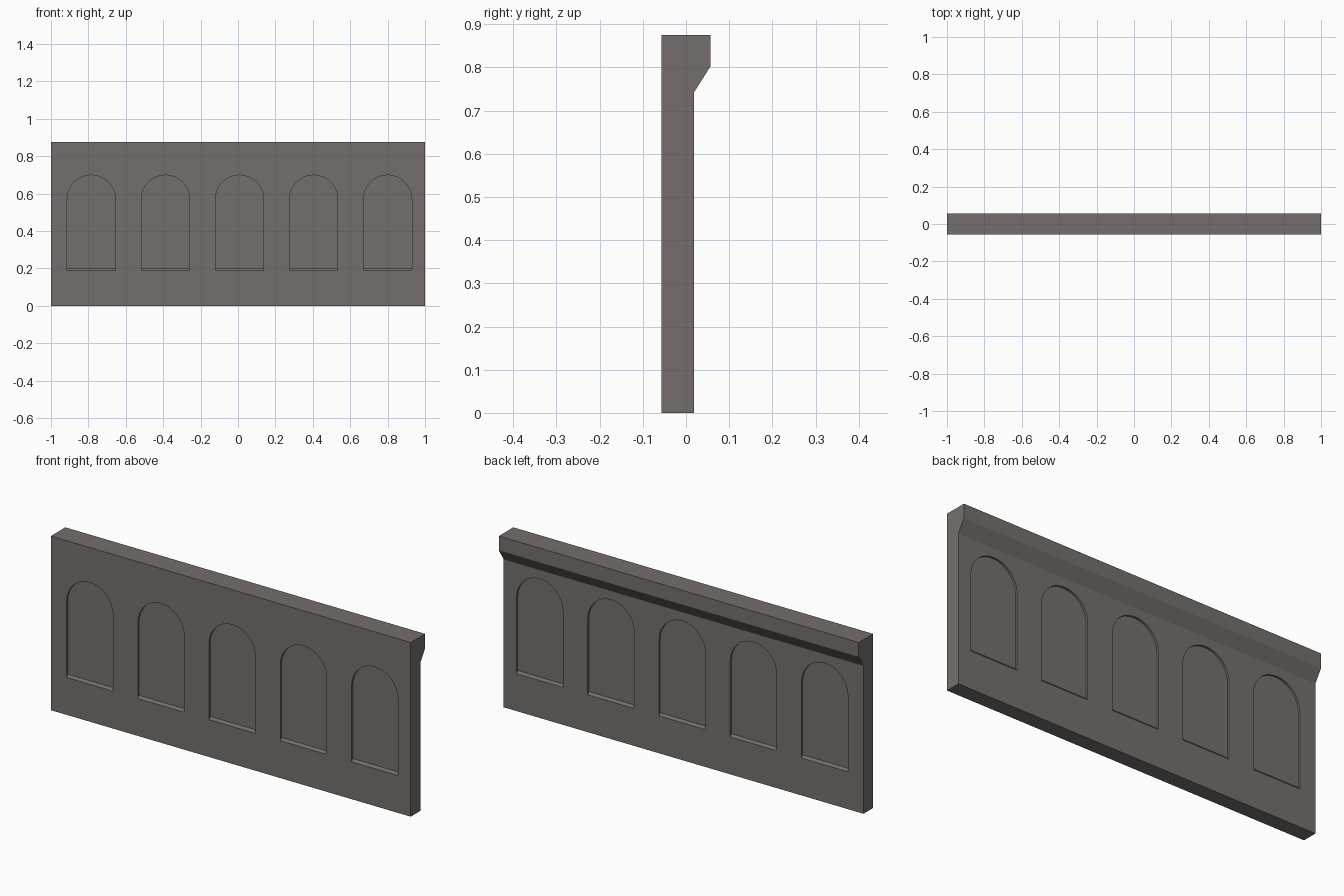
import bpy, bmesh, math

if "Cube" in bpy.data.objects:
    bpy.data.objects.remove(bpy.data.objects["Cube"])

FRONT, BACK, DEEP = -0.057, 0.019, 0.01
RADIUS, SPRING = 0.129, 0.57

stone = bpy.data.materials.new("warm_grey_stone")
stone.diffuse_color = (0.178, 0.159, 0.150, 1)
stone.use_nodes = True
stone.node_tree.nodes["Principled BSDF"].inputs["Base Color"].default_value = stone.diffuse_color


def make_object(name, bm):
    bmesh.ops.recalc_face_normals(bm, faces=bm.faces[:])
    me = bpy.data.meshes.new(name)
    bm.to_mesh(me)
    bm.free()
    me.materials.append(stone)
    ob = bpy.data.objects.new(name, me)
    bpy.context.collection.objects.link(ob)
    return ob


def loft(bm, a, b):
    va, vb = [bm.verts.new(p) for p in a], [bm.verts.new(p) for p in b]
    bm.faces.new(va)
    bm.faces.new(vb[::-1])
    n = len(va)
    for i in range(n):
        bm.faces.new((va[i], vb[i], vb[(i + 1) % n], va[(i + 1) % n]))


def arch(cx, y, sill):
    pts = [(cx - RADIUS, y, sill), (cx + RADIUS, y, sill)]
    for i in range(17):
        t = math.pi * i / 16
        pts.append((cx + RADIUS * math.cos(t), y, SPRING + RADIUS * math.sin(t)))
    return pts


# wall with overhanging coping, one profile along x
profile = [(FRONT, 0), (BACK, 0), (BACK, 0.743), (0.057, 0.803), (0.057, 0.875), (FRONT, 0.875)]
bm = bmesh.new()
loft(bm, [(-1, y, z) for y, z in profile], [(1, y, z) for y, z in profile])
wall = make_object("parapet_wall", bm)

# shallow arched recesses on both faces, with sloping sills
bm = bmesh.new()
for i in range(5):
    cx = 0.008 + (i - 2) * 0.396
    for face, out in ((FRONT, -1), (BACK, 1)):
        loft(bm, arch(cx, face + out * DEEP, 0.176), arch(cx, face - out * DEEP, 0.20))
cutter = make_object("recess_cutter", bm)
cutter.hide_render = True

mod = wall.modifiers.new("recesses", 'BOOLEAN')
mod.operation = 'DIFFERENCE'
mod.solver = 'EXACT'
mod.object = cutter
bpy.context.view_layer.objects.active = wall
wall.select_set(True)
cutter.select_set(False)
bpy.ops.object.modifier_apply(modifier=mod.name)
bpy.data.objects.remove(cutter)
bpy.ops.object.shade_smooth_by_angle(angle=math.radians(25))
